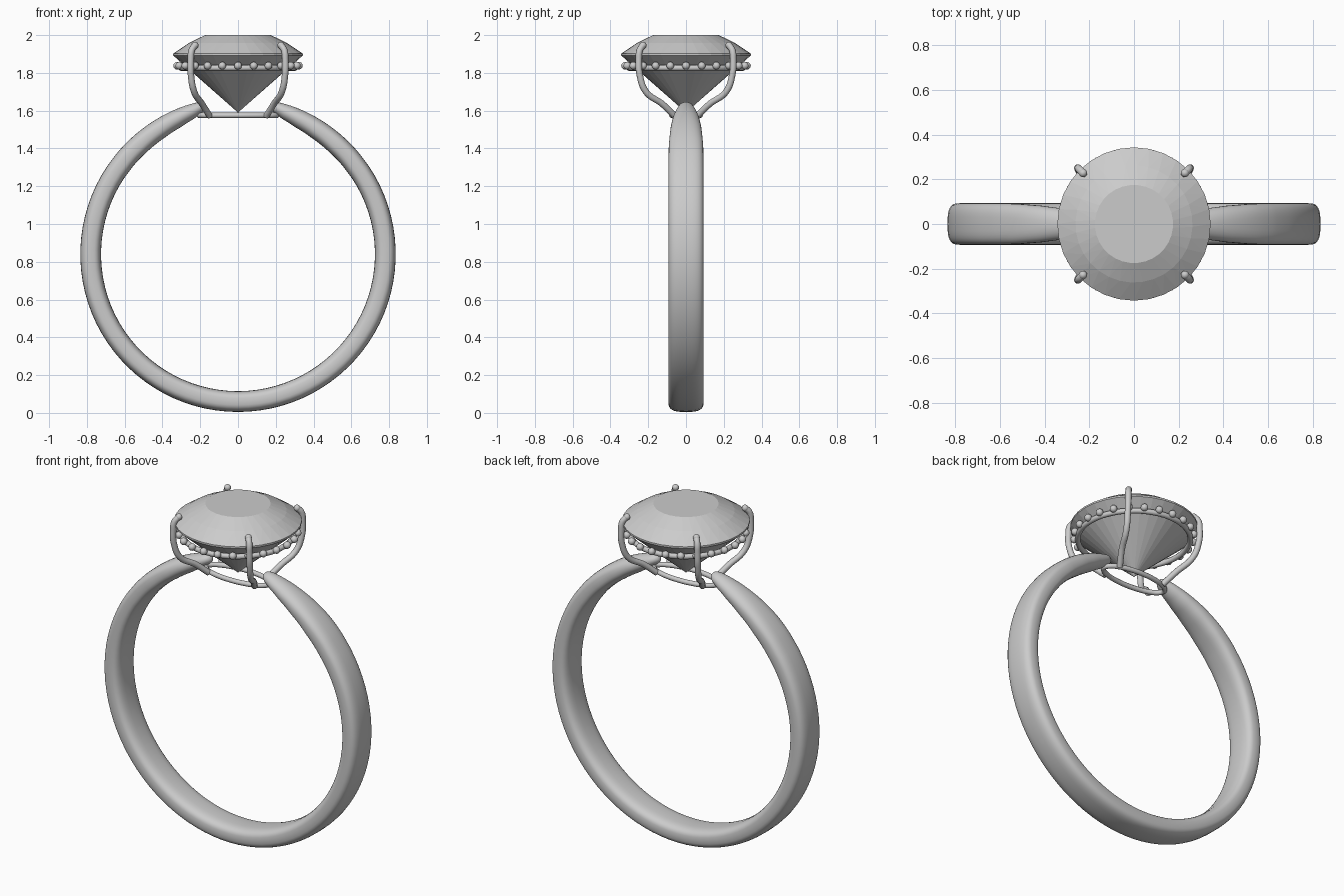
import bpy, bmesh, math
from math import sin, cos, pi, radians
from mathutils import Vector

if "Cube" in bpy.data.objects:
    bpy.data.objects.remove(bpy.data.objects["Cube"])


def finish(name, bm, smooth=True, mat=None):
    bmesh.ops.recalc_face_normals(bm, faces=bm.faces)
    me = bpy.data.meshes.new(name)
    bm.to_mesh(me)
    bm.free()
    ob = bpy.data.objects.new(name, me)
    bpy.context.collection.objects.link(ob)
    for p in me.polygons:
        p.use_smooth = smooth
    if mat:
        me.materials.append(mat)
    return ob


def bridge(bm, a, b):
    n = len(a)
    for i in range(n):
        bm.faces.new((a[i], a[(i + 1) % n], b[(i + 1) % n], b[i]))


def tube(name, pts, radius, closed=False):
    """Round wire with domed ends along a smooth path."""
    cu = bpy.data.curves.new(name, 'CURVE')
    cu.dimensions = '3D'
    cu.bevel_depth, cu.bevel_resolution, cu.resolution_u = radius, 4, 8
    cu.use_fill_caps = True
    sp = cu.splines.new('BEZIER')
    sp.bezier_points.add(len(pts) - 1)
    for bp, p in zip(sp.bezier_points, pts):
        bp.co = p
        bp.handle_left_type = bp.handle_right_type = 'AUTO'
    sp.use_cyclic_u = closed
    ob = bpy.data.objects.new(name, cu)
    bpy.context.collection.objects.link(ob)
    return ob


def lerp_table(table, x):
    for a, b in zip(table, table[1:]):
        if x <= b[0]:
            t = (x - a[0]) / (b[0] - a[0])
            return [p + (q - p) * t for p, q in zip(a[1:], b[1:])]
    return table[-1][1:]


# Band: swept rounded section, open at the top with tapering shoulders
CZ = 0.84
# angle from top, inner radius, outer radius, half width, section squareness
TAPER = [(12.3, 0.795, 0.81, 0.008, 2), (13, 0.783, 0.825, 0.025, 2),
         (14.5, 0.772, 0.832, 0.04, 2), (18, 0.754, 0.834, 0.053, 2),
         (24, 0.738, 0.835, 0.069, 2.1), (32, 0.729, 0.835, 0.082, 2.4),
         (42, 0.725, 0.835, 0.091, 2.8), (52, 0.725, 0.835, 0.093, 3),
         (180, 0.725, 0.835, 0.093, 3)]
half = [12.3, 12.6, 13, 13.6, 14.5, 16] + [18 + 2 * i for i in range(17)] + \
       [52 + 4 * i for i in range(1, 33)]
angles = half + [360 - a for a in reversed(half[:-1])]
bm = bmesh.new()
rings = []
for a in angles:
    ri, ro, w, e = lerp_table(TAPER, min(a, 360 - a))
    ring = []
    for k in range(32):
        t = 2 * pi * k / 32
        c, s = cos(t), sin(t)
        u = math.copysign(abs(c) ** (2 / e), c)
        v = math.copysign(abs(s) ** (2 / e), s)
        r = (ri + ro) / 2 + u * (ro - ri) / 2
        th = radians(a)
        ring.append(bm.verts.new((r * sin(th), v * w, CZ + r * cos(th))))
    rings.append(ring)
for a, b in zip(rings, rings[1:]):
    bridge(bm, a, b)
bm.faces.new(rings[0])
bm.faces.new(rings[-1])
finish("band", bm)

# Main gem: flat table, swirled crown facets, girdle, pavilion cone
white = bpy.data.materials.new("gem_white")
white.diffuse_color = (0.9, 0.9, 0.91, 1)
white.use_nodes = True
white.node_tree.nodes["Principled BSDF"].inputs["Base Color"].default_value = white.diffuse_color
N = 32
bm = bmesh.new()
levels = [(0.175, 2.0, 1.5), (0.262, 1.957, 0.75), (0.343, 1.902, 0), (0.343, 1.892, 0)]
gem = []
for r, z, tw in levels:
    gem.append([bm.verts.new((r * cos(2 * pi * (i + tw) / N),
                              r * sin(2 * pi * (i + tw) / N), z)) for i in range(N)])
bm.faces.new(gem[0])
for a, b in zip(gem[:2], gem[1:3]):
    for i in range(N):
        j = (i + 1) % N
        bm.faces.new((a[i], b[i], b[j]))
        bm.faces.new((a[i], b[j], a[j]))
bridge(bm, gem[2], gem[3])
culet = bm.verts.new((0, 0, 1.59))
for i in range(N):
    bm.faces.new((gem[3][i], gem[3][(i + 1) % N], culet))
finish("main_gem", bm, smooth=False, mat=white)

# Halo rail under the girdle with small beads
circle = [(0.302 * cos(2 * pi * i / 16), 0.302 * sin(2 * pi * i / 16), 1.826) for i in range(16)]
tube("halo_rail", circle, 0.015, closed=True)
bm = bmesh.new()
for i in range(24):
    t = 2 * pi * i / 24
    new = bmesh.ops.create_icosphere(bm, subdivisions=2, radius=0.021)["verts"]
    bmesh.ops.translate(bm, verts=new, vec=Vector((0.322 * cos(t), 0.322 * sin(t), 1.838)))
finish("halo_beads", bm)

# Oval base gallery ring joining the shoulders
oval = [(0.205 * cos(2 * pi * i / 16), 0.075 * sin(2 * pi * i / 16), 1.575) for i in range(16)]
tube("gallery_ring", oval, 0.014, closed=True)

# Four claws rising from the gallery and hooking over the gem
CLAW = [(0.15, 0.06, 1.572), (0.19, 0.125, 1.635), (0.232, 0.212, 1.70),
        (0.249, 0.245, 1.79), (0.25, 0.25, 1.87), (0.245, 0.245, 1.92), (0.228, 0.228, 1.946)]
for sx, nx in ((1, "right"), (-1, "left")):
    for sy, ny in ((-1, "front"), (1, "back")):
        tube(f"{ny}_{nx}_claw", [(x * sx, y * sy, z) for x, y, z in CLAW], 0.017)
        bm = bmesh.new()
        new = bmesh.ops.create_uvsphere(bm, u_segments=16, v_segments=10, radius=0.0185)["verts"]
        bmesh.ops.translate(bm, verts=new, vec=Vector((0.228 * sx, 0.228 * sy, 1.946)))
        finish(f"{ny}_{nx}_claw_tip", bm)
